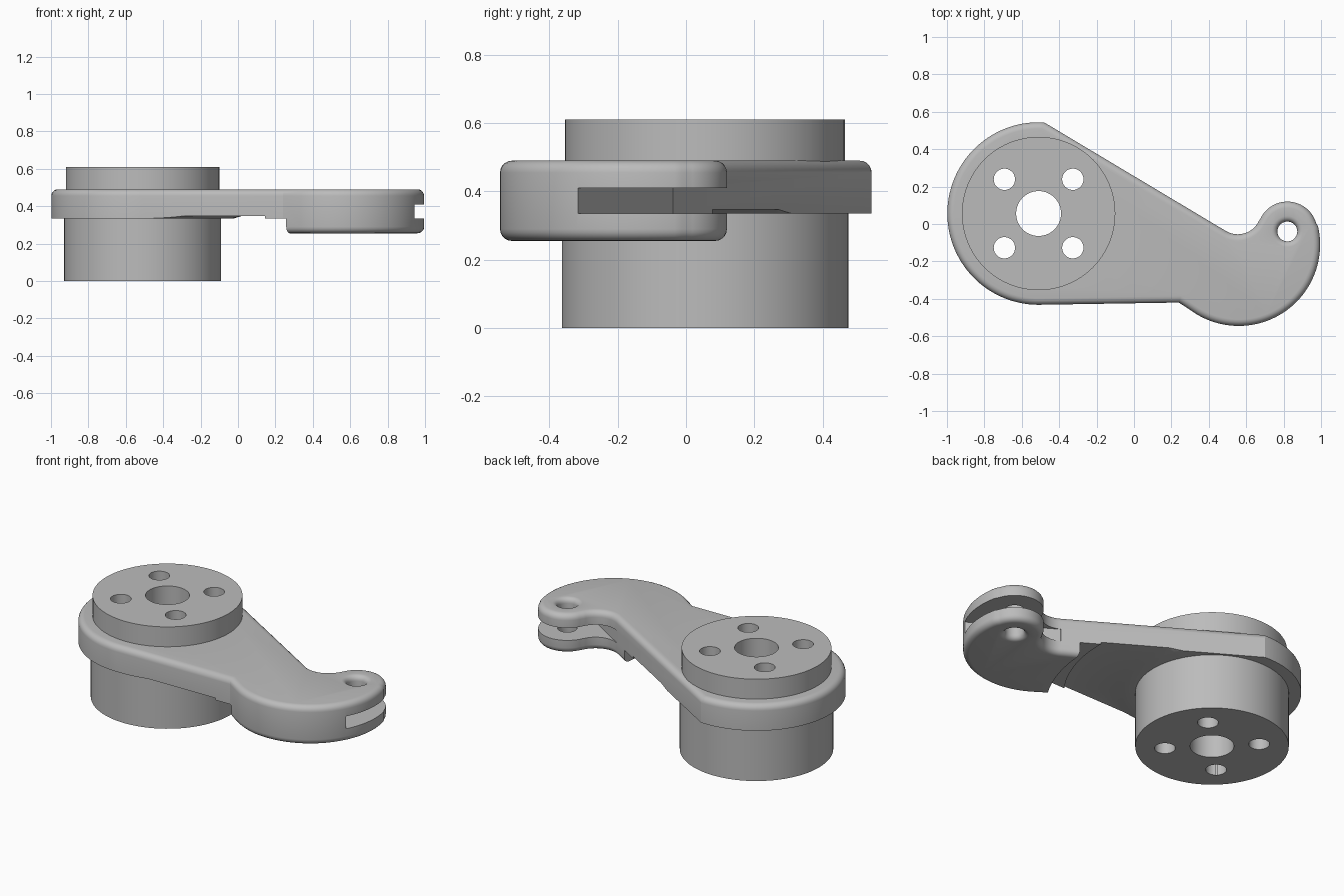
import bpy, bmesh
from math import sin, cos, radians, pi

cube = bpy.data.objects.get("Cube")
if cube:
    bpy.data.objects.remove(cube, do_unlink=True)

grey = bpy.data.materials.new("plain grey")
grey.use_nodes = True
colour = (0.5, 0.5, 0.5, 1)
grey.diffuse_color = colour
grey.node_tree.nodes["Principled BSDF"].inputs["Base Color"].default_value = colour

HUB = (-0.51, 0.056)      # hub axis
EYE = (0.82, -0.04)       # small eye at the hook tip
UNDER, TOP, HOOK_BOTTOM = 0.335, 0.49, 0.255


def finish(name, bm):
    bmesh.ops.recalc_face_normals(bm, faces=bm.faces)
    mesh = bpy.data.meshes.new(name)
    bm.to_mesh(mesh)
    bm.free()
    mesh.materials.append(grey)
    obj = bpy.data.objects.new(name, mesh)
    bpy.context.collection.objects.link(obj)
    return obj


def arc(centre, r, start, end, steps):
    angles = [radians(start + (end - start) * i / steps) for i in range(steps + 1)]
    return [(centre[0] + r * cos(a), centre[1] + r * sin(a)) for a in angles]


def prism(name, outline, z0, z1, rounding=0):
    bm = bmesh.new()
    face = bm.faces.new([bm.verts.new((x, y, z0)) for x, y in outline])
    ext = bmesh.ops.extrude_face_region(bm, geom=[face], use_keep_orig=True)
    for v in ext["geom"]:
        if isinstance(v, bmesh.types.BMVert):
            v.co.z = z1
    bmesh.ops.recalc_face_normals(bm, faces=bm.faces)
    if rounding:
        rims = [e for e in bm.edges if abs(e.verts[0].co.z - e.verts[1].co.z) < 1e-6]
        bmesh.ops.bevel(bm, geom=rims, offset=rounding, segments=5, profile=0.5,
                        affect='EDGES', clamp_overlap=False)
    return finish(name, bm)


def lathe(name, centre, profile, steps=96):
    """Closed (radius, z) profile turned around a vertical axis."""
    bm = bmesh.new()
    rings = []
    for i in range(steps):
        a = 2 * pi * i / steps
        rings.append([bm.verts.new((centre[0] + r * cos(a), centre[1] + r * sin(a), z))
                      for r, z in profile])
    n = len(profile)
    for i in range(steps):
        p, q = rings[i], rings[(i + 1) % steps]
        for j in range(n):
            k = (j + 1) % n
            bm.faces.new((p[j], q[j], q[k], p[k]))
    bmesh.ops.remove_doubles(bm, verts=bm.verts, dist=1e-5)
    return finish(name, bm)


def cylinder(name, centre, r, z0, z1, steps=48):
    return prism(name, arc(centre, r, 0, 360, steps)[:-1], z0, z1)


def cut(obj, cutters):
    bpy.ops.object.select_all(action='DESELECT')
    obj.select_set(True)
    bpy.context.view_layer.objects.active = obj
    for c in cutters:
        c.hide_render = True
        mod = obj.modifiers.new("cut", 'BOOLEAN')
        mod.operation, mod.solver, mod.object = 'DIFFERENCE', 'EXACT', c
        bpy.ops.object.modifier_apply(modifier=mod.name)
        bpy.data.objects.remove(c, do_unlink=True)


def smooth(obj):
    bpy.ops.object.select_all(action='DESELECT')
    obj.select_set(True)
    bpy.context.view_layer.objects.active = obj
    bpy.ops.object.shade_smooth_by_angle(angle=radians(28))


# Arm: round head, straight flanks and a hooked tip
outline = (arc(HUB, 0.488, -90, -273.5, 64)
           + arc((0.555, 0.07), 0.125, -121, -24, 16)
           + arc(EYE, 0.16, 156, 16, 24)
           + arc((0.56, -0.11), 0.435, 13, -121, 48)
           + [(0.24, -0.42)])
arm = prism("arm", outline, HOOK_BOTTOM, TOP, 0.035)

# Underside relief: thins the arm inside the hook, with a shallow ring groove
relief = lathe("relief_cutter", HUB, [
    (0.2, 0.1), (0.2, UNDER), (0.49, UNDER), (0.53, 0.347), (0.81, 0.347),
    (0.81, UNDER), (0.91, UNDER), (0.91, 0.1)], 128)

# Slot that splits the hook tip into two prongs, in line with the long flank
slot = prism("slot_cutter", [(0.49, -0.04), (1.1, -0.412), (1.1, 0.3), (0.49, 0.3)],
             UNDER, 0.41)

# Eye hole with rounded mouths on both prongs
flare = 0.03
mouth = [(0.053 + flare * (1 - cos(radians(a))), flare * (1 - sin(radians(a))))
         for a in range(0, 91, 18)]
eye_profile = ([(0, HOOK_BOTTOM - 0.1), (0.083, HOOK_BOTTOM - 0.1)]
               + [(r, HOOK_BOTTOM + z) for r, z in reversed(mouth)]
               + [(r, TOP - z) for r, z in mouth]
               + [(0.083, TOP + 0.1), (0, TOP + 0.1)])
eye = lathe("eye_cutter", EYE, eye_profile, 48)

bore = cylinder("bore_cutter", HUB, 0.39, 0, 1, 96)
cut(arm, [relief, bore, slot, eye])
smooth(arm)

# Hub: wide lower drum and slightly narrower upper disc around a centre bore
hub = lathe("hub", HUB, [(0.12, 0), (0.42, 0), (0.42, 0.4), (0.41, 0.4),
                         (0.41, 0.61), (0.12, 0.61)])
bolts = [cylinder("bolt_cutter", (HUB[0] + sx * 0.183, HUB[1] + sy * 0.183),
                  0.057, -0.1, 0.8)
         for sx in (-1, 1) for sy in (-1, 1)]
cut(hub, bolts)
smooth(hub)
